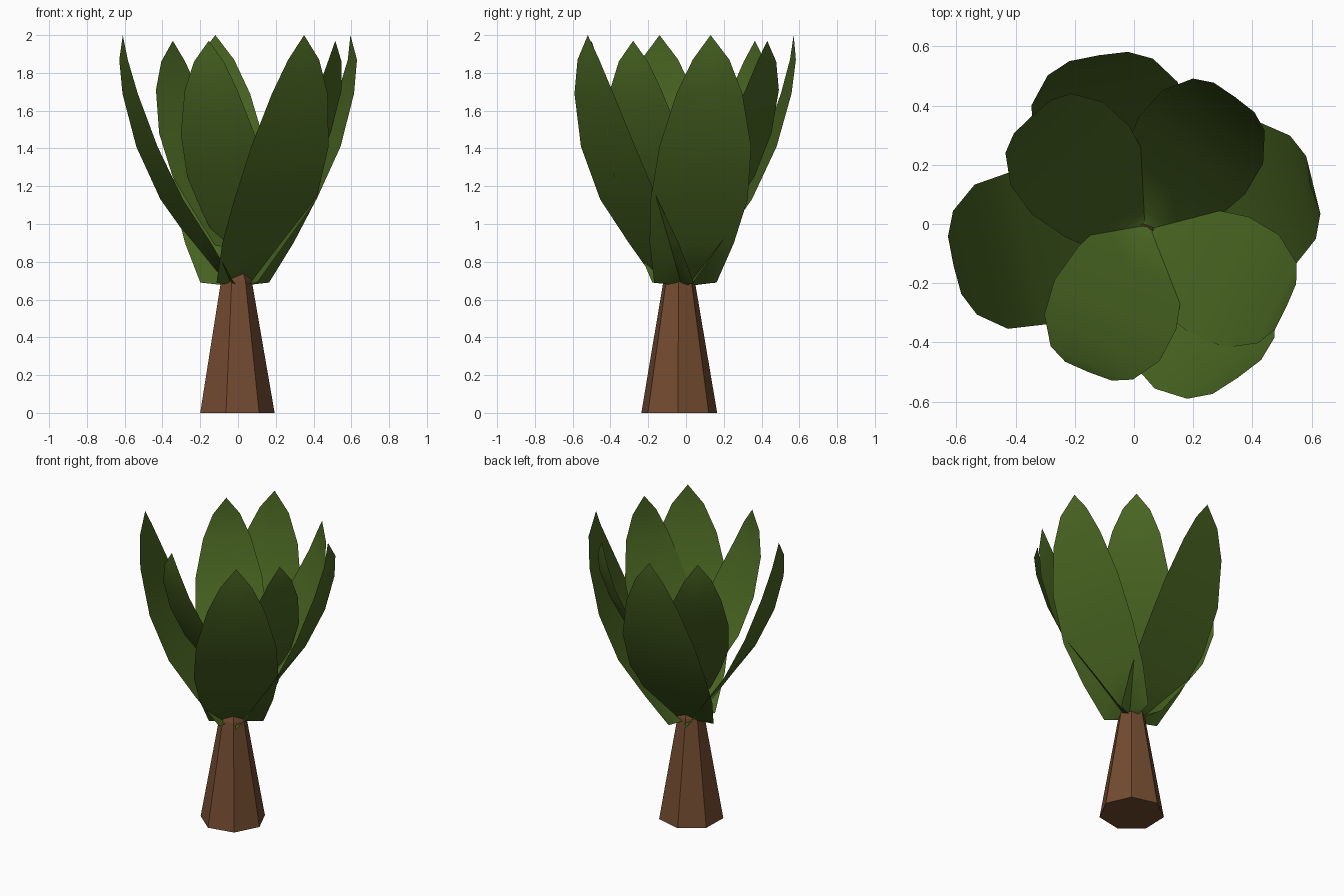
import bpy, bmesh, math

if "Cube" in bpy.data.objects:
    bpy.data.objects.remove(bpy.data.objects["Cube"])


def material(name, rgb):
    m = bpy.data.materials.new(name)
    m.diffuse_color = (*rgb, 1)
    m.use_nodes = True
    m.node_tree.nodes["Principled BSDF"].inputs["Base Color"].default_value = m.diffuse_color
    return m


def add_object(name, bm, mat, smooth=False):
    me = bpy.data.meshes.new(name)
    bm.to_mesh(me)
    bm.free()
    for p in me.polygons:
        p.use_smooth = smooth
    me.materials.append(mat)
    ob = bpy.data.objects.new(name, me)
    bpy.context.collection.objects.link(ob)
    return ob


bark = material("bark_brown", (0.17, 0.07, 0.03))
green = material("leaf_green", (0.067, 0.132, 0.016))

# Trunk: seven-sided taper, closing to a point inside the leaves
bm = bmesh.new()
rings = []
for r, z in [(0.206, 0), (0.085, 0.70), (0.045, 0.79)]:
    ring = []
    for k in range(7):
        a = math.radians(-104.5 + k * 360 / 7)
        ring.append(bm.verts.new((-0.012 + r * math.cos(a), -0.037 + r * math.sin(a), z)))
    rings.append(ring)
bm.faces.new(rings[0][::-1])
for lo, hi in zip(rings, rings[1:]):
    for k in range(7):
        j = (k + 1) % 7
        bm.faces.new((lo[k], lo[j], hi[j], hi[k]))
top = bm.verts.new((-0.012, -0.037, 0.86))
for k in range(7):
    bm.faces.new((rings[-1][k], rings[-1][(k + 1) % 7], top))
add_object("trunk", bm, bark)

# Leaf profile: distance out, half width, height (base to tip)
WIDE = [(0.0, 0.0, 0.67), (0.06, 0.17, 0.69), (0.20, 0.23, 0.90), (0.36, 0.265, 1.13),
        (0.495, 0.25, 1.41), (0.586, 0.18, 1.69), (0.622, 0.10, 1.87), (0.626, 0.0, 2.0)]
# Inner leaves are about five sixths the size and start higher
STEEP = [(0.0, 0.0, 0.87), (0.04, 0.14, 0.885), (0.15, 0.19, 1.06), (0.285, 0.222, 1.25),
         (0.405, 0.21, 1.48), (0.497, 0.15, 1.71), (0.527, 0.085, 1.86), (0.53, 0.0, 1.97)]


def leaf(name, profile, tip, angle, bulge=0.0):
    a = math.radians(angle)
    dx, dy = math.cos(a), math.sin(a)
    reach = profile[-1][0]
    bm = bmesh.new()
    rows = []
    for i, (r, w, z) in enumerate(profile):
        if 0 < i < len(profile) - 1:
            r += bulge
        x, y = tip[0] + (r - reach) * dx, tip[1] + (r - reach) * dy
        sides = (-1, 0, 1) if w else (0,)
        rows.append([bm.verts.new((x - s * w * dy, y + s * w * dx, z)) for s in sides])
    for lo, hi in zip(rows, rows[1:]):
        for i in range(2):
            if len(lo) == 1:
                bm.faces.new((lo[0], hi[i], hi[i + 1]))
            elif len(hi) == 1:
                bm.faces.new((lo[i], hi[0], lo[i + 1]))
            else:
                bm.faces.new((lo[i], hi[i], hi[i + 1], lo[i + 1]))
    bmesh.ops.recalc_face_normals(bm, faces=bm.faces)
    # upper side faces inward and up
    if sum(f.normal.z * f.calc_area() for f in bm.faces) < 0:
        bmesh.ops.reverse_faces(bm, faces=bm.faces)
    add_object(name, bm, green, smooth=True)


# Outer leaves, leaning wide
for i, (tip, ang, bulge) in enumerate([((0.595, 0.13), 14, 0.015), ((-0.12, 0.57), 99, 0),
                                       ((-0.61, -0.14), 193, 0), ((0.35, -0.52), 305, 0)]):
    leaf(f"outer_leaf_{i + 1}", WIDE, tip, ang, bulge)

# Inner leaves, steeper and narrower
for i, (tip, ang) in enumerate([((0.515, -0.28), -25), ((0.34, 0.43), 54),
                                ((-0.345, 0.365), 132), ((-0.155, -0.50), 248)]):
    leaf(f"inner_leaf_{i + 1}", STEEP, tip, ang)
